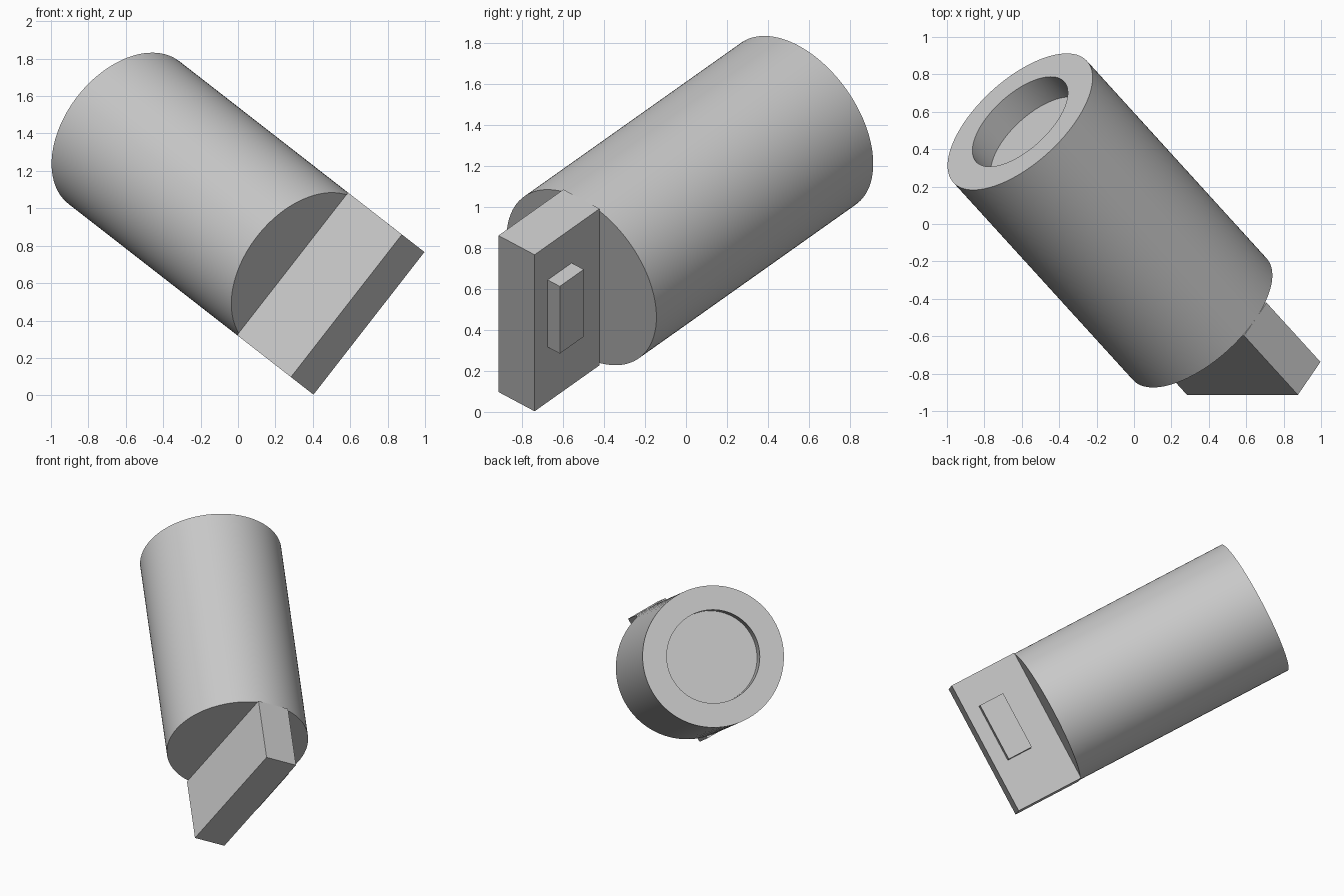
import bpy, bmesh, math
from mathutils import Matrix, Vector

cube = bpy.data.objects.get("Cube")
if cube:
    bpy.data.objects.remove(cube, do_unlink=True)

grey = bpy.data.materials.new("plain_grey")
grey.use_nodes = True
colour = (0.58, 0.58, 0.58, 1)
grey.diffuse_color = colour
grey.node_tree.nodes["Principled BSDF"].inputs["Base Color"].default_value = colour

# Tilted frame: local x = tang width, y = tang thickness, z = body axis
RADIUS, LENGTH = 0.483, 1.612
BORE, BORE_DEPTH = 0.318, 0.165
TANG_LENGTH, TANG_THICK = 0.483, 0.233
axis = Vector((-0.596, 0.655, 0.464)).normalized()
width = Vector((0.614, 0, 0.789))
width = (width - axis * width.dot(axis)).normalized()
thick = axis.cross(width)
frame = Matrix((width, thick, axis)).transposed().to_4x4()
frame.translation = (0.352, -0.509, 0.656)


def add_object(name, bm):
    bmesh.ops.recalc_face_normals(bm, faces=bm.faces)
    mesh = bpy.data.meshes.new(name)
    bm.to_mesh(mesh)
    bm.free()
    mesh.materials.append(grey)
    obj = bpy.data.objects.new(name, mesh)
    bpy.context.collection.objects.link(obj)
    obj.matrix_world = frame
    return obj


def add_box(name, size, centre):
    bm = bmesh.new()
    bmesh.ops.create_cube(bm, size=1)
    bmesh.ops.scale(bm, vec=size, verts=bm.verts)
    bmesh.ops.translate(bm, vec=centre, verts=bm.verts)
    return add_object(name, bm)


# Round body with a shallow bore: a profile of (radius, height) spun round the axis
profile = [(0, 0), (RADIUS, 0), (RADIUS, LENGTH), (BORE, LENGTH),
           (BORE, LENGTH - BORE_DEPTH), (0, LENGTH - BORE_DEPTH)]
bm = bmesh.new()
points = [bm.verts.new((r, 0, z)) for r, z in profile]
edges = [bm.edges.new(pair) for pair in zip(points, points[1:])]
bmesh.ops.spin(bm, geom=points + edges, cent=(0, 0, 0), axis=(0, 0, 1),
               angle=math.tau, steps=96, use_duplicate=False)
bmesh.ops.remove_doubles(bm, verts=bm.verts, dist=0.0001)
body = add_object("round_body", bm)
bpy.ops.object.select_all(action="DESELECT")
body.select_set(True)
bpy.context.view_layer.objects.active = body
bpy.ops.object.shade_smooth_by_angle(angle=math.radians(30))

# Flat tang across the closed end, with a raised key on one side
add_box("flat_tang", (2 * RADIUS, TANG_THICK, TANG_LENGTH), (0, 0, -TANG_LENGTH / 2))
KEY_HEIGHT = 0.078
add_box("raised_key", (0.415, KEY_HEIGHT, 0.178),
        (0.063, (TANG_THICK + KEY_HEIGHT) / 2, -TANG_LENGTH / 2 - 0.055))
